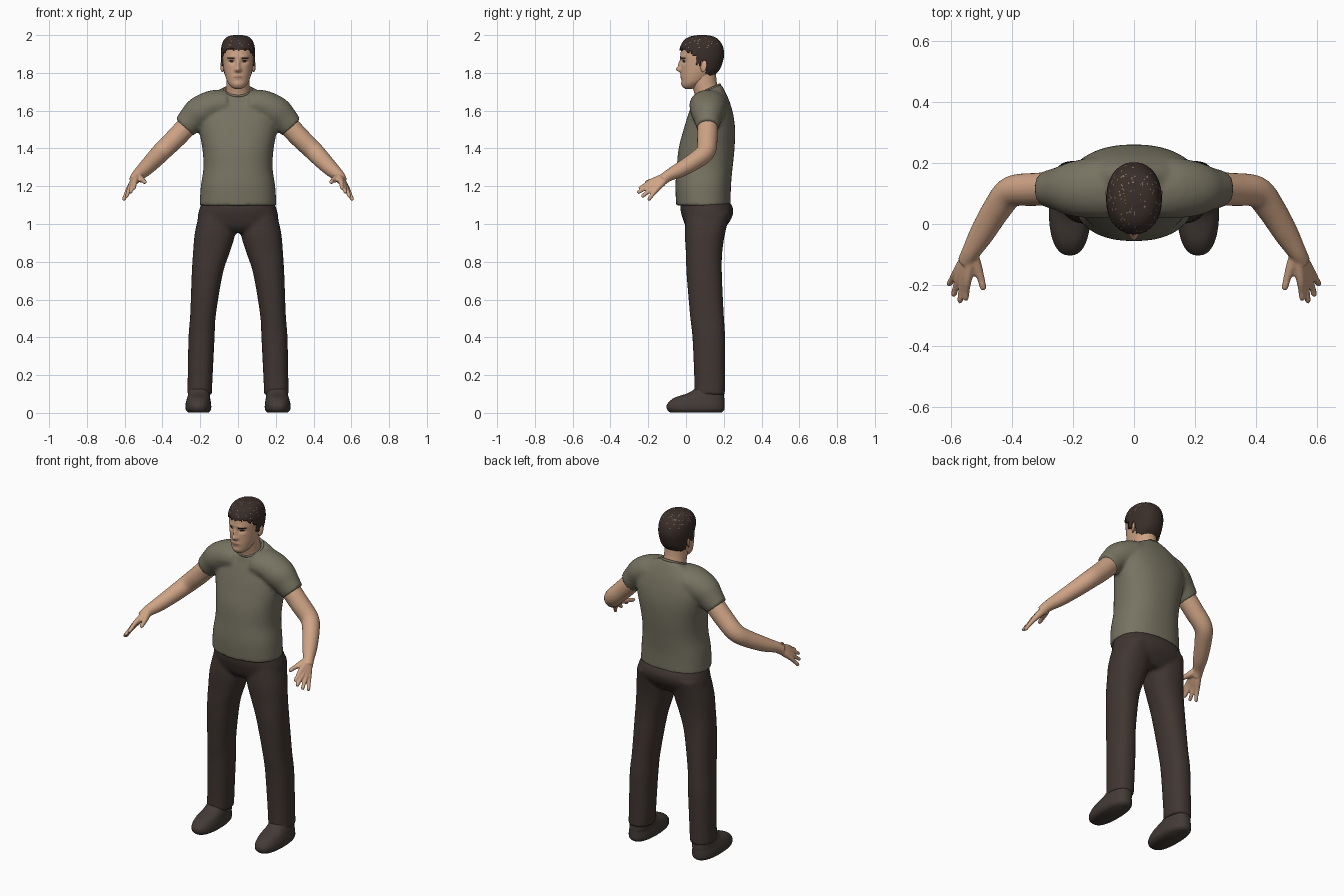
import bpy, bmesh, math, random
from mathutils import Vector

if "Cube" in bpy.data.objects:
    bpy.data.objects.remove(bpy.data.objects["Cube"])

random.seed(4)


def material(name, rgb):
    m = bpy.data.materials.new(name)
    m.diffuse_color = (*rgb, 1)
    m.use_nodes = True
    m.node_tree.nodes["Principled BSDF"].inputs["Base Color"].default_value = m.diffuse_color
    return m


SKIN = material("skin", (0.62, 0.37, 0.235))
LIPS = material("lips", (0.42, 0.2, 0.14))
DARK = material("brow_and_eye", (0.03, 0.018, 0.014))
HAIR = material("hair", (0.042, 0.027, 0.022))
FLECK = material("hair_fleck", (0.22, 0.16, 0.13))
SHIRT = material("shirt_olive", (0.185, 0.172, 0.122))
PANTS = material("trouser_brown", (0.052, 0.037, 0.032))
SHOE = material("shoe_brown", (0.056, 0.043, 0.037))


def spline(rows, steps):
    """Catmull-Rom interpolation of equal-length tuples."""
    out, n = [], len(rows)
    for i in range(n - 1):
        a, b, c, d = (rows[min(max(i + k, 0), n - 1)] for k in (-1, 0, 1, 2))
        for s in range(steps):
            t = s / steps
            out.append([0.5 * (2 * q + (r - p) * t + (2 * p - 5 * q + 4 * r - w) * t * t
                               + (3 * q - p - 3 * r + w) * t ** 3)
                        for p, q, r, w in zip(a, b, c, d)])
    return out + [list(rows[-1])]


def skin_rings(bm, rings):
    """Bridge rings of points and cap both ends."""
    vs = [[bm.verts.new(p) for p in ring] for ring in rings]
    n = len(vs[0])
    for a, b in zip(vs, vs[1:]):
        for i in range(n):
            j = (i + 1) % n
            bm.faces.new((a[i], a[j], b[j], b[i]))
    bm.faces.new(vs[0][::-1])
    bm.faces.new(vs[-1])


def stack(bm, rows, steps=6, seg=40, power=2.3, grow=0):
    """Horizontal sections: z, centre x, half width, front y, back y, tilt."""
    rings = []
    for z, cx, rx, y0, y1, tilt in spline(rows, steps):
        cy, ry, ring = (y0 + y1) / 2, (y1 - y0) / 2 + grow, []
        for i in range(seg):
            a = math.tau * i / seg
            c, s = math.cos(a), math.sin(a)
            x = (rx + grow) * math.copysign(abs(c) ** (2 / power), c)
            y = ry * math.copysign(abs(s) ** (2 / power), s)
            ring.append((cx + x, cy + y, z + tilt * y))
        rings.append(ring)
    skin_rings(bm, rings)


def tube(bm, rows, steps=6, seg=20):
    """Limb along a path: x, y, z, radius, depth radius."""
    pts = spline(rows, steps)
    rings = []
    for i, (x, y, z, r, d) in enumerate(pts):
        t = (Vector(pts[min(i + 1, len(pts) - 1)][:3]) - Vector(pts[max(i - 1, 0)][:3])).normalized()
        u = Vector((0, 1, 0))
        u = (u - t * u.dot(t)).normalized()
        v = t.cross(u)
        rings.append([Vector((x, y, z)) + u * d * math.cos(math.tau * k / seg)
                      + v * r * math.sin(math.tau * k / seg) for k in range(seg)])
    skin_rings(bm, rings)


def finish(name, bm, *mats, voxel=0, smooth=4, mirror=False):
    bmesh.ops.recalc_face_normals(bm, faces=bm.faces)
    for f in bm.faces:
        f.smooth = True
    me = bpy.data.meshes.new(name)
    bm.to_mesh(me)
    bm.free()
    ob = bpy.data.objects.new(name, me)
    bpy.context.collection.objects.link(ob)
    for m in mats:
        me.materials.append(m)
    if voxel:
        r = ob.modifiers.new("fuse", "REMESH")
        r.mode, r.voxel_size, r.use_smooth_shade = "VOXEL", voxel, True
        s = ob.modifiers.new("relax", "SMOOTH")
        s.factor, s.iterations = 0.5, smooth
    if mirror:
        ob.modifiers.new("mirror", "MIRROR")
    return ob


# shirt: torso and two sleeves fused
bm = bmesh.new()
stack(bm, [(1.098, 0, .203, -.052, .237, 0), (1.2, 0, .197, -.056, .238, 0),
           (1.3, 0, .183, -.049, .247, 0), (1.4, 0, .189, -.039, .257, 0),
           (1.5, 0, .207, -.013, .26, 0), (1.58, 0, .215, .012, .25, 0),
           (1.64, 0, .195, .03, .23, .1), (1.68, 0, .145, .04, .205, .3),
           (1.708, 0, .083, .042, .186, .46)])
for s in (1, -1):
    tube(bm, [(s * .06, .12, 1.635, .075, .1), (s * .13, .118, 1.627, .082, .1),
              (s * .2, .115, 1.592, .085, .09), (s * .245, .115, 1.552, .075, .072),
              (s * .285, .115, 1.512, .064, .06)])
finish("shirt", bm, SHIRT, voxel=.01, smooth=5)

# collar band
bpy.ops.mesh.primitive_torus_add(major_segments=40, minor_segments=10, major_radius=.071,
                                 minor_radius=.007, location=(0, .114, 1.708),
                                 rotation=(math.atan(.46), 0, 0))
collar = bpy.context.object
collar.name = "collar"
collar.data.materials.append(SHIRT)
bpy.ops.object.shade_smooth()

# trousers: hips and two legs fused
bm = bmesh.new()
stack(bm, [(1.13, 0, .185, -.025, .222, 0), (1.08, 0, .204, -.03, .25, 0),
           (1.03, 0, .213, -.018, .241, 0), (.985, 0, .19, 0, .21, 0),
           (.955, 0, .11, .03, .18, 0)])
for s in (1, -1):
    stack(bm, [(1.06, s * .11, .095, 0, .235, 0), (.95, s * .122, .107, -.006, .207, 0),
               (.85, s * .141, .097, -.001, .192, 0), (.735, s * .163, .082, .003, .19, 0),
               (.52, s * .185, .068, .021, .2, 0), (.4, s * .193, .069, .034, .207, 0),
               (.2, s * .2, .066, .043, .206, 0), (.095, s * .204, .065, .044, .206, 0)])
finish("trousers", bm, PANTS, voxel=.01, smooth=4)

# shoes
bm = bmesh.new()
stack(bm, [(.003, .21, .055, -.085, .19, 0), (.018, .21, .067, -.1, .203, 0),
           (.045, .21, .068, -.1, .204, 0), (.07, .209, .063, -.065, .203, -.06),
           (.095, .207, .058, .01, .202, -.1), (.135, .206, .052, .055, .195, 0)], power=2.4)
finish("shoes", bm, SHOE, mirror=True)

# arms with fused palm and fingers
bm = bmesh.new()
wrist = (.532, -.09, 1.258)
tube(bm, [(.24, .115, 1.55, .056, .055), (.33, .113, 1.455, .054, .054),
          (.402, .105, 1.385, .051, .051), (.447, .052, 1.338, .047, .047),
          (.497, -.03, 1.288, .04, .041), (*wrist, .031, .031),
          (.55, -.125, 1.232, .028, .028)])
for knuckle, tip in [((.546, -.19, 1.222), (.551, -.249, 1.186)),
                     ((.559, -.184, 1.207), (.57, -.258, 1.165)),
                     ((.572, -.174, 1.192), (.592, -.236, 1.143)),
                     ((.582, -.16, 1.179), (.607, -.2, 1.126))]:
    k, t = Vector(knuckle), Vector(tip)
    tube(bm, [(*wrist, .02, .02), (*Vector(wrist).lerp(k, .55), .019, .019),
              (*k, .014, .014), (*k.lerp(t, .5), .011, .011), (*k.lerp(t, .9), .01, .01),
              (*t, .005, .005)], steps=4, seg=12)
tube(bm, [(*wrist, .02, .02), (.517, -.135, 1.24, .019, .019), (.502, -.175, 1.23, .013, .013),
          (.494, -.207, 1.222, .011, .011), (.491, -.217, 1.219, .005, .005)], steps=4, seg=12)
finish("arms", bm, SKIN, voxel=.005, smooth=3, mirror=True)

# neck
bm = bmesh.new()
stack(bm, [(1.64, 0, .075, .05, .19, 0), (1.7, 0, .064, .045, .172, .2),
           (1.75, 0, .062, .03, .162, .1), (1.81, 0, .062, .02, .158, 0)], power=2.0)
finish("neck", bm, SKIN)

HEAD = [(1.716, 0, .018, -.004, .035, 0), (1.726, 0, .036, -.015, .065, .05),
        (1.75, 0, .055, -.021, .105, .1), (1.785, 0, .068, -.025, .145, .05),
        (1.82, 0, .076, -.026, .172, 0), (1.86, 0, .081, -.027, .187, 0),
        (1.9, 0, .083, -.029, .194, 0), (1.94, 0, .079, -.021, .186, 0),
        (1.97, 0, .066, 0, .165, 0), (1.986, 0, .045, .03, .137, 0), (1.993, 0, .014, .07, .1, 0)]


def bump(v, x, z, wx, wz):
    return math.exp(-((abs(v.x) - x) / wx) ** 2 - ((v.z - z) / wz) ** 2)


# head with sculpted nose, sockets, lips and chin
bm = bmesh.new()
stack(bm, HEAD, steps=9, seg=128, power=2.15)
for v in bm.verts:
    if v.co.y < .03:
        c = v.co.copy()
        v.co.y += (-.024 * bump(c, 0, 1.818, .013, .014) - .014 * bump(c, 0, 1.845, .01, .022)
                   - .006 * bump(c, .012, 1.814, .008, .009) + .009 * bump(c, .034, 1.859, .018, .012)
                   - .005 * bump(c, 0, 1.779, .024, .012) - .005 * bump(c, 0, 1.74, .025, .014)
                   - .004 * bump(c, .03, 1.885, .025, .01))
for f in bm.faces:
    c = f.calc_center_median()
    if c.y < .02:
        ax = abs(c.x)
        brow = .017 < ax < .057 and abs(c.z - 1.879 + abs(ax - .042) * .15) < .0045
        eye = ((ax - .036) / .014) ** 2 + ((c.z - 1.862) / .0055) ** 2 < 1
        lip = (c.x / .026) ** 2 + ((c.z - 1.778) / .006) ** 2 < 1
        f.material_index = 2 if brow or eye else 1 if lip else 0
finish("head", bm, SKIN, LIPS, DARK)


def hairline(y):
    """Lowest hair height at a given depth."""
    for limit, z in ((0, 1.925), (.03, 1.912), (.055, 1.885), (.08, 1.842), (.108, 1.865)):
        if y < limit:
            return z
    return 1.8 - min(.03, (y - .108) * .8)


# hair cap trimmed along the hairline
bm = bmesh.new()
stack(bm, HEAD, steps=7, seg=96, power=2.15, grow=.008)
for v in bm.verts:
    v.co.z += .007 * max(0, (v.co.z - 1.9) / .093)
drop = []
for f in bm.faces:
    c = f.calc_center_median()
    if c.z < hairline(c.y) + random.uniform(-.005, .005):
        drop.append(f)
    elif c.z > 1.93 and random.random() < .05:
        f.material_index = 1
bmesh.ops.delete(bm, geom=drop, context="FACES")
hair = finish("hair", bm, HAIR, FLECK)
thick = hair.modifiers.new("thickness", "SOLIDIFY")
thick.thickness, thick.offset = .01, -1

# ears
bm = bmesh.new()
bmesh.ops.create_uvsphere(bm, u_segments=20, v_segments=14, radius=1)
for v in bm.verts:
    x, y, z = v.co
    v.co = (.083 + x * .009 + y * .006, .094 + y * .016 + z * .004, 1.835 + z * .031)
finish("ears", bm, SKIN, mirror=True)
